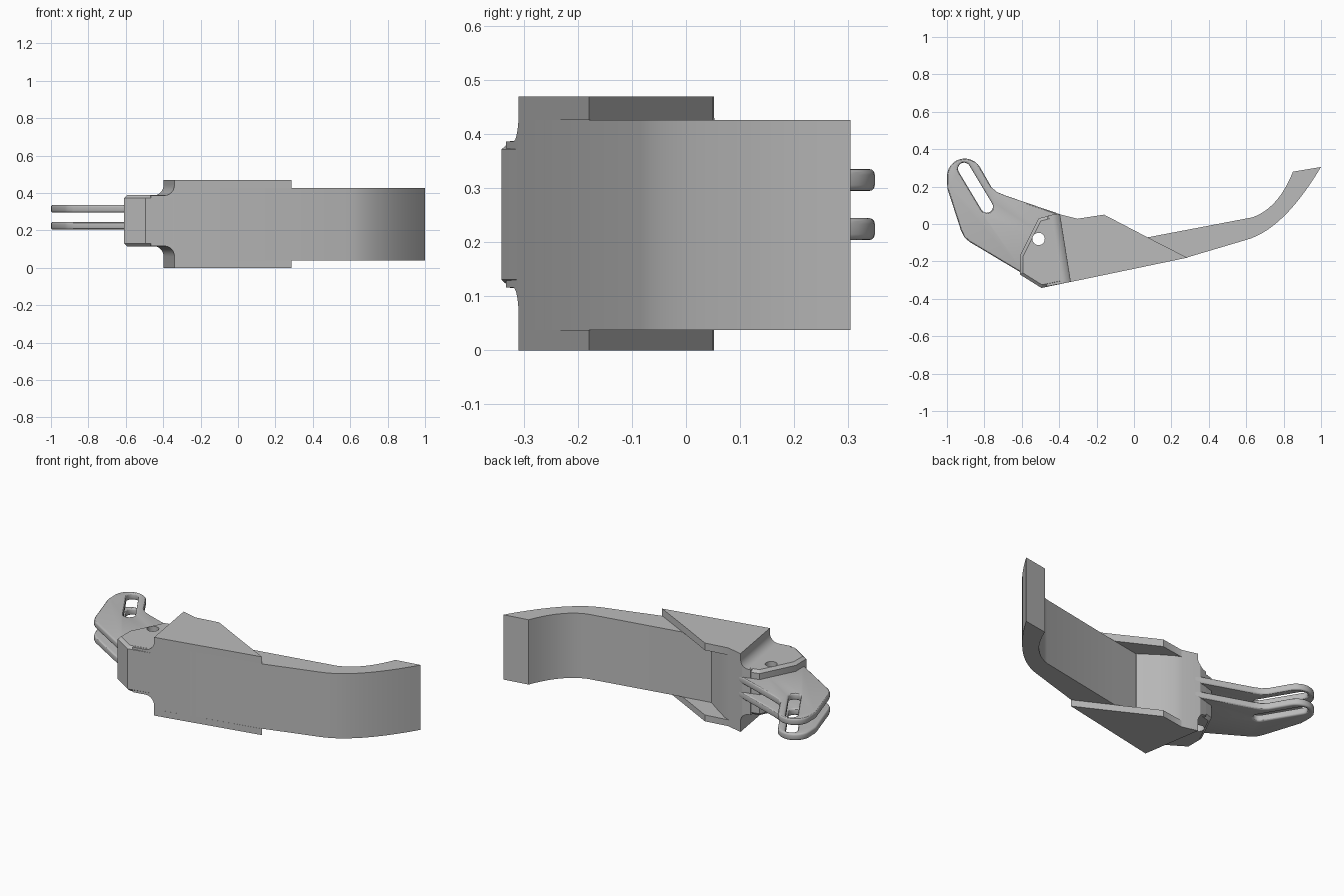
import bpy
import bmesh
from math import sin, cos, radians

old = bpy.data.objects.get("Cube")
if old:
    bpy.data.objects.remove(old, do_unlink=True)

grey = bpy.data.materials.new("plain grey")
grey.use_nodes = True
GREY = (0.5, 0.5, 0.5, 1)
grey.diffuse_color = GREY
grey.node_tree.nodes["Principled BSDF"].inputs["Base Color"].default_value = GREY


def arc(cx, cy, r, start, end, steps=12):
    angles = [radians(start + (end - start) * i / steps) for i in range(steps + 1)]
    return [(cx + r * cos(a), cy + r * sin(a)) for a in angles]


def bend(a, b, c, steps=14):
    """Quadratic curve from a to c, pulled towards b."""
    ts = [i / steps for i in range(steps + 1)]
    return [tuple((1 - t) ** 2 * p + 2 * t * (1 - t) * q + t * t * r
                  for p, q, r in zip(a, b, c)) for t in ts]


def prism(name, outline, low, high, place=lambda u, v, w: (u, v, w)):
    """Extrude a closed outline; place maps (u, v, depth) to xyz."""
    bm = bmesh.new()
    rings = [[bm.verts.new(place(u, v, w)) for u, v in outline] for w in (low, high)]
    bm.faces.new(rings[0])
    bm.faces.new(rings[1])
    n = len(outline)
    for i in range(n):
        j = (i + 1) % n
        bm.faces.new((rings[0][i], rings[0][j], rings[1][j], rings[1][i]))
    bmesh.ops.recalc_face_normals(bm, faces=bm.faces)
    mesh = bpy.data.meshes.new(name)
    bm.to_mesh(mesh)
    bm.free()
    mesh.materials.append(grey)
    obj = bpy.data.objects.new(name, mesh)
    bpy.context.collection.objects.link(obj)
    return obj


def activate(obj):
    bpy.ops.object.select_all(action="DESELECT")
    obj.select_set(True)
    bpy.context.view_layer.objects.active = obj


def boolean(obj, tool, operation):
    mod = obj.modifiers.new("boolean", "BOOLEAN")
    mod.operation = operation
    mod.solver = "EXACT"
    mod.object = tool
    activate(obj)
    bpy.ops.object.modifier_apply(modifier=mod.name)
    bpy.data.objects.remove(tool, do_unlink=True)


def bevel(obj, width, segments):
    """Bevel only the rims between the flat caps and the sides."""
    bm = bmesh.new()
    bm.from_mesh(obj.data)
    rims = [e for e in bm.edges if len(e.link_faces) == 2
            and sum(abs(f.normal.z) > 0.9 for f in e.link_faces) == 1]
    bmesh.ops.bevel(bm, geom=rims, offset=width, segments=segments,
                    profile=0.5, affect="EDGES")
    bm.to_mesh(obj.data)
    bm.free()


def drill(obj):
    boolean(obj, prism("drill", arc(-0.51, -0.08, 0.033, 0, 345, 23), -1, 1), "DIFFERENCE")


def finish(obj):
    activate(obj)
    bpy.ops.object.shade_smooth_by_angle(angle=radians(30))


TOP = 0.47

# Curved band sweeping out to the tip
band_outline = ([(-0.2, -0.281), (0.28, -0.18)]
                + bend((0.60, -0.085), (0.80, -0.03), (1.0, 0.305))
                + bend((0.85, 0.28), (0.77, 0.08), (0.63, 0.035))
                + [(0.08, -0.07), (-0.2, -0.12)])
finish(prism("curved_band", band_outline, 0.038, 0.427))

# Cheek plates above and below the band
cheek_outline = [(-0.3, -0.302), (0.285, -0.18), (0.07, -0.07),
                 (-0.16, 0.05), (-0.31, 0.027), (-0.35, 0.04)]
for name, low, high in (("lower_cheek", 0, 0.038), ("upper_cheek", 0.427, TOP)):
    finish(prism(name, cheek_outline, low, high))

# Shoulder joining the cheeks to the knuckle, with a slanted concave step
shoulder = prism("shoulder", [(-0.5, -0.34), (-0.34, -0.31), (-0.1, -0.26),
                              (-0.1, -0.1), (-0.2, -0.03), (-0.27, 0.015),
                              (-0.31, 0.03), (-0.41, 0.055), (-0.46, 0.045)], 0, TOP)
step = ([(-0.47, 0.116), (-0.47, 0.387)] + arc(-0.395, 0.442, 0.055, 270, 360, 8)
        + [(-0.34, 0.6), (0.3, 0.6), (0.3, -0.1), (-0.34, -0.1)]
        + arc(-0.395, 0.061, 0.055, 0, 90, 8))
slant = prism("step_profile", step, -0.5, 0.2,
              lambda u, v, w: (u - 0.16 * (w + 0.31), w, v))
boolean(shoulder, slant, "INTERSECT")
finish(shoulder)

# Knuckle block with chamfered rims and a pivot hole
knuckle = prism("knuckle", [(-0.3, -0.301), (-0.36, -0.314), (-0.495, -0.342),
                            (-0.61, -0.27), (-0.61, -0.17), (-0.51, 0.03),
                            (-0.41, 0.055), (-0.3, 0.02)], 0.115, 0.388)
bevel(knuckle, 0.016, 1)
drill(knuckle)
finish(knuckle)

# Pair of slotted prongs with rounded rims
prong_outline = (arc(-0.905, 0.255, 0.095, 30, 180)
                 + [(-0.998, 0.19), (-0.925, -0.035), (-0.908, -0.07),
                    (-0.88, -0.095), (-0.6, -0.262), (-0.45, -0.25),
                    (-0.33, 0.03), (-0.69, 0.153), (-0.735, 0.172), (-0.762, 0.197)])
slot_outline = arc(-0.908, 0.295, 0.033, 30, 210) + arc(-0.787, 0.093, 0.033, 210, 390)
for name, low, high in (("lower_prong", 0.204, 0.245), ("upper_prong", 0.295, 0.336)):
    prong = prism(name, prong_outline, low, high)
    boolean(prong, prism("slot", slot_outline, -1, 1), "DIFFERENCE")
    bevel(prong, 0.011, 3)
    drill(prong)
    finish(prong)
